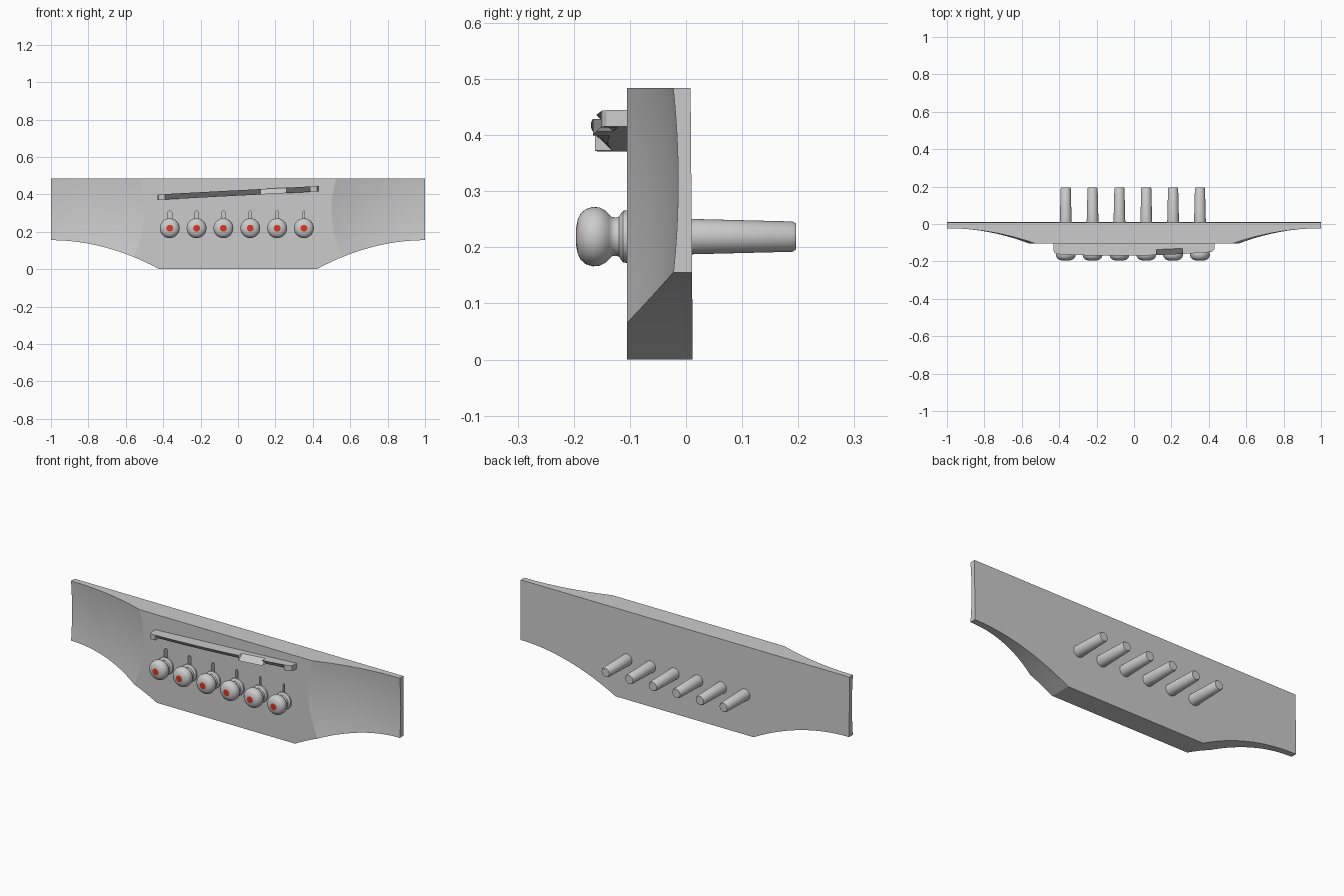
import bpy, bmesh, math

if "Cube" in bpy.data.objects:
    bpy.data.objects.remove(bpy.data.objects["Cube"])

TOP, FRONT = 0.484, -0.105
PIN_X = [-0.365 + 0.1435 * i for i in range(6)]


def make_object(name, bm, angle=None):
    bmesh.ops.remove_doubles(bm, verts=bm.verts, dist=1e-6)
    bmesh.ops.recalc_face_normals(bm, faces=bm.faces)
    me = bpy.data.meshes.new(name)
    bm.to_mesh(me)
    bm.free()
    ob = bpy.data.objects.new(name, me)
    bpy.context.collection.objects.link(ob)
    if angle:
        smooth(ob, angle)
    return ob


def smooth(ob, angle):
    bpy.ops.object.select_all(action='DESELECT')
    bpy.context.view_layer.objects.active = ob
    ob.select_set(True)
    bpy.ops.object.shade_smooth_by_angle(angle=math.radians(angle))


# Plate: bottom outline and scooped wing surface
def bottom(x):
    return 0.155 * (1 - ((1 - x) / 0.58) ** 2) if x > 0.42 else 0.0


def scoop_edge(z):
    return 1 - math.sqrt((0.091 - 0.32 * (z - 0.317) ** 2) / 0.364)


def front_y(x, z):
    if x < scoop_edge(z) + 1e-6:
        return FRONT
    return -0.014 - 0.32 * (z - 0.317) ** 2 - 0.364 * (1 - x) ** 2


def plate_point(u, v):
    # u: 0..1 is the flat middle, 1..2 runs to the scoop edge, 2..3 is the wing
    x = 0.5
    for _ in range(25):
        z = bottom(x) + v * (TOP - bottom(x))
        e = scoop_edge(z)
        if u <= 1:
            x = 0.42 * u
        elif u <= 2:
            x = 0.42 + (u - 1) * (e - 0.42)
        else:
            x = e + (u - 2) * (1 - e)
    z = bottom(x) + v * (TOP - bottom(x))
    return x, z


half = [0, 1, 1.25, 1.5, 1.75] + [2 + i / 20 for i in range(21)]
cols = [(-1, u) for u in reversed(half[1:])] + [(1, u) for u in half]
rows = 18
bm = bmesh.new()
fr, bk = [], []
for s, u in cols:
    pts = [plate_point(u, j / rows) for j in range(rows + 1)]
    fr.append([bm.verts.new((s * x, front_y(x, z), z)) for x, z in pts])
    bk.append([bm.verts.new((s * x, 0.012 - 0.008 * z, z)) for x, z in pts])
n = len(cols)
for g in (fr, bk):
    for i in range(n - 1):
        for j in range(rows):
            bm.faces.new((g[i][j], g[i + 1][j], g[i + 1][j + 1], g[i][j + 1]))
for j in (0, rows):
    for i in range(n - 1):
        bm.faces.new((fr[i][j], fr[i + 1][j], bk[i + 1][j], bk[i][j]))
for i in (0, n - 1):
    for j in range(rows):
        bm.faces.new((fr[i][j], fr[i][j + 1], bk[i][j + 1], bk[i][j]))
plate = make_object("bridge_plate", bm)

# String slots above the pins, narrowing to the right
bm = bmesh.new()
for i, x in enumerate(PIN_X):
    r = 0.011 - 0.0014 * i
    out = [(x - r, 0.23), (x + r, 0.23)]
    out += [(x + r * math.cos(math.pi * k / 8), 0.312 - r + r * math.sin(math.pi * k / 8))
            for k in range(9)]
    f = bm.faces.new([bm.verts.new((a, -0.13, b)) for a, b in out])
    ext = bmesh.ops.extrude_face_region(bm, geom=[f])
    for v in ext["geom"]:
        if isinstance(v, bmesh.types.BMVert):
            v.co.y = -0.04
cutter = make_object("slot_cutter", bm)
cutter.hide_render = True
cutter.hide_set(True)
mod = plate.modifiers.new("slots", 'BOOLEAN')
mod.object = cutter
mod.operation = 'DIFFERENCE'
mod.solver = 'EXACT'
smooth(plate, 12)


# Saddle: tilted bar with a sloped crown and one reversed step
def crown(x):
    return -0.169 + 0.014 * x + 0.0812 * x * x


def steps(a, b, top, low):
    return [(a + (b - a) * k / 8, top, low) for k in range(9)]


D = 0.03
stations = [(-0.43, .018, .018), (-0.426, .007, .007), (-0.415, 0, 0), (-0.39, 0, 0)]
stations += steps(-0.3899, 0.12, 0, D) + steps(0.1201, 0.26, D, 0) + steps(0.2601, 0.385, 0, D)
stations += [(0.3851, 0, 0), (0.415, 0, 0), (0.426, .007, .007), (0.43, .018, .018)]
bm = bmesh.new()
rings = []
for x, t, l in stations:
    zc = 0.4075 + 0.0523 * x
    sec = [(-0.06, zc - 0.0145), (crown(x) + l, zc - 0.0145),
           (crown(x) + t, zc + 0.0145), (-0.06, zc + 0.0145)]
    rings.append([bm.verts.new((x, y, z)) for y, z in sec])
for a, b in zip(rings, rings[1:]):
    for k in range(4):
        m = (k + 1) % 4
        bm.faces.new((a[k], a[m], b[m], b[k]))
bm.faces.new(rings[0])
bm.faces.new(rings[-1])
make_object("saddle", bm, 30)

# Bridge pins: lathed heads and shafts, with a red dot in each head
red = bpy.data.materials.new("red_dot")
red.diffuse_color = (0.7, 0.04, 0.02, 1)
red.use_nodes = True
red.node_tree.nodes["Principled BSDF"].inputs["Base Color"].default_value = red.diffuse_color
HEAD = [(0.018, -0.1955), (0.030, -0.193), (0.041, -0.188), (0.049, -0.179), (0.053, -0.166),
        (0.052, -0.154), (0.047, -0.144), (0.040, -0.137), (0.035, -0.132), (0.034, -0.125),
        (0.036, -0.119), (0.041, -0.116), (0.046, -0.112), (0.047, -0.104), (0.033, -0.1),
        (0.0315, 0.01), (0.027, 0.19), (0.023, 0.196), (0, 0.196)]
DOT = [(0, -0.196), (0.010, -0.196), (0.018, -0.1955), (0.018, -0.18), (0, -0.18)]


def lathe(name, profile, x, z):
    bm = bmesh.new()
    vs = [bm.verts.new((x + r, y, z)) for r, y in profile]
    es = [bm.edges.new(p) for p in zip(vs, vs[1:])]
    bmesh.ops.spin(bm, geom=vs + es, cent=(x, 0, z), axis=(0, 1, 0),
                   angle=math.tau, steps=40, use_duplicate=False)
    return make_object(name, bm, 40)


for i, x in enumerate(PIN_X):
    lathe(f"bridge_pin_{i + 1}", HEAD, x, 0.219)
    dot = lathe(f"pin_dot_{i + 1}", DOT, x, 0.219)
    dot.data.materials.append(red)
